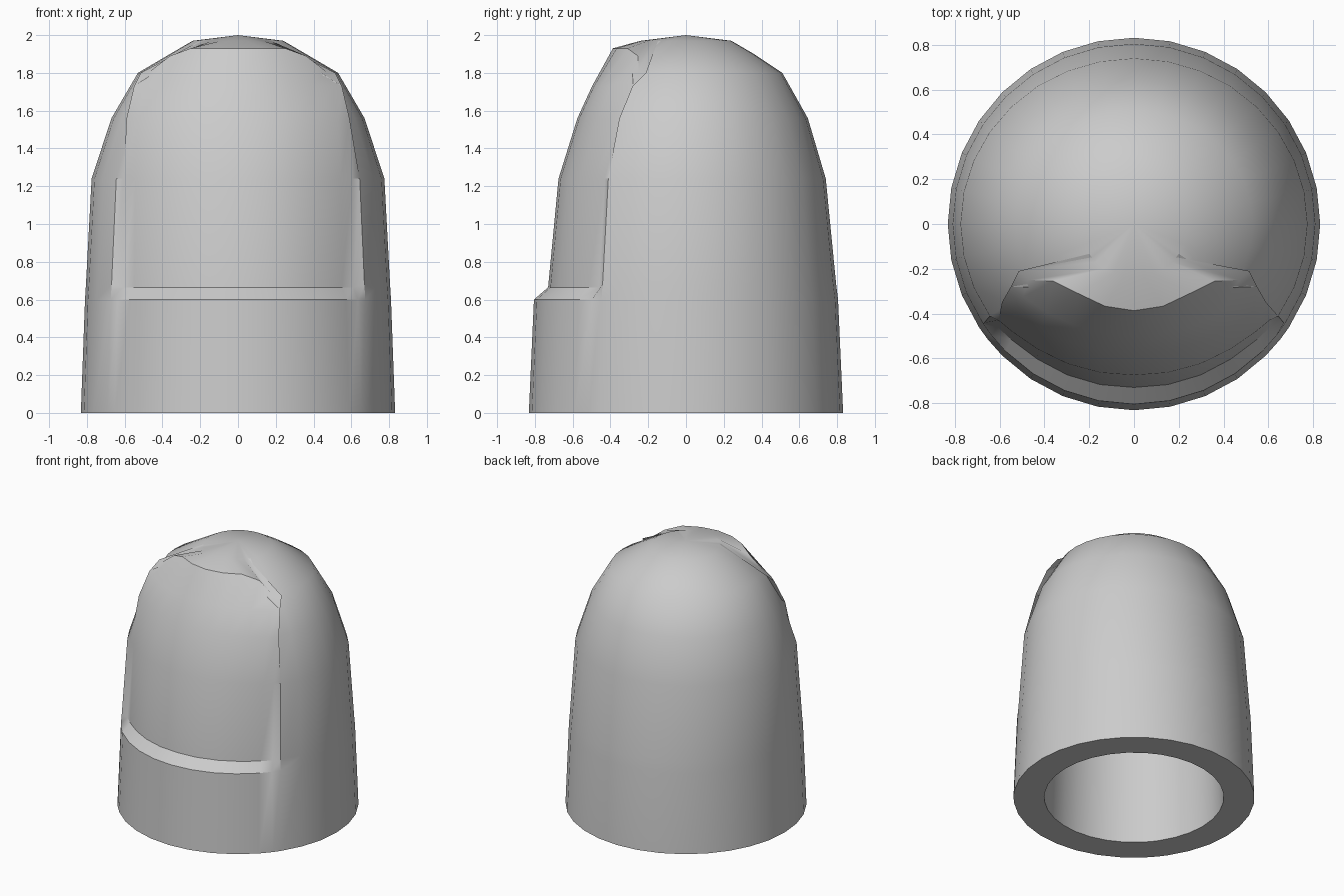
import bpy, bmesh, math

cube = bpy.data.objects.get("Cube")
if cube:
    bpy.data.objects.remove(cube)

grey = bpy.data.materials.new("plain_grey")
grey.use_nodes = True
grey.diffuse_color = (0.6, 0.6, 0.6, 1)
grey.node_tree.nodes["Principled BSDF"].inputs["Base Color"].default_value = (0.6, 0.6, 0.6, 1)

STEP = math.radians(11.25)
# Columns run round the body from the front; 4.6 is the nail's side edge
COLUMNS = [-4.6] + list(range(-4, 5)) + [4.6] + list(range(5, 28))
# Body rings: radius across, radius front to back, height
BODY = [(.832, .832, 0), (.81, .805, .6), (.805, .795, .68), (.775, .74, 1.24),
        (.67, .645, 1.56), (.53, .51, 1.8), (.36, .36, 1.9), (.24, .24, 1.97)]
# Nail rows by ring: front depth, half width, depth at the side edge, height
NAIL = {2: (-.73, .61, -.46, .665), 3: (-.675, .605, -.43, 1.24),
        4: (-.575, .59, -.35, 1.56), 5: (-.497, .55, -.28, 1.73)}
# Free edge of the nail, from the middle outwards
TIP = [(0, -.387, 1.93), (.13, -.367, 1.93), (.25, -.31, 1.93),
       (.36, -.255, 1.89), (.47, -.25, 1.805), (.515, -.21, 1.8)]


def point(ring, col):
    side = math.copysign(1, col)
    if abs(col) < 5 and ring in NAIL:
        front, width, edge, z = NAIL[ring]
        t = math.sin(col * STEP) / math.sin(4.6 * STEP)
        return width * t, front + (edge - front) * abs(t) ** 2.2, z
    if abs(col) < 5 and ring == 6:
        x, y, z = TIP[math.ceil(abs(col))]
        return side * x, y, z
    rx, ry, z = BODY[ring]
    return rx * math.sin(col * STEP), -ry * math.cos(col * STEP), z


def bridge(bm, a, b):
    n = len(a)
    for i in range(n):
        j = (i + 1) % n
        bm.faces.new((a[i], a[j], b[j], b[i]))


def cap(bm, ring, z):
    tip = bm.verts.new((0, 0, z))
    for i in range(len(ring)):
        bm.faces.new((ring[i], ring[(i + 1) % len(ring)], tip))


bm = bmesh.new()
# Outer skin with the recessed nail
outer = [[bm.verts.new(point(r, c)) for c in COLUMNS] for r in range(len(BODY))]
for low, high in zip(outer, outer[1:]):
    bridge(bm, low, high)
cap(bm, outer[-1], 2.0)

# Hollow inside, open at the base
inner = []
for radius, z in [(.62, 0), (.6, .6), (.57, 1.2), (.48, 1.5), (.36, 1.68), (.16, 1.78)]:
    inner.append([bm.verts.new((radius * math.sin(c * STEP), -radius * math.cos(c * STEP), z))
                  for c in COLUMNS])
for low, high in zip(inner, inner[1:]):
    bridge(bm, low, high)
cap(bm, inner[-1], 1.8)
bridge(bm, outer[0], inner[0])
bmesh.ops.recalc_face_normals(bm, faces=bm.faces)

mesh = bpy.data.meshes.new("fingertip_cap")
bm.to_mesh(mesh)
bm.free()
mesh.materials.append(grey)
body = bpy.data.objects.new("fingertip_cap", mesh)
bpy.context.collection.objects.link(body)
bpy.context.view_layer.objects.active = body
body.select_set(True)
bpy.ops.object.shade_smooth_by_angle(angle=math.radians(32))
